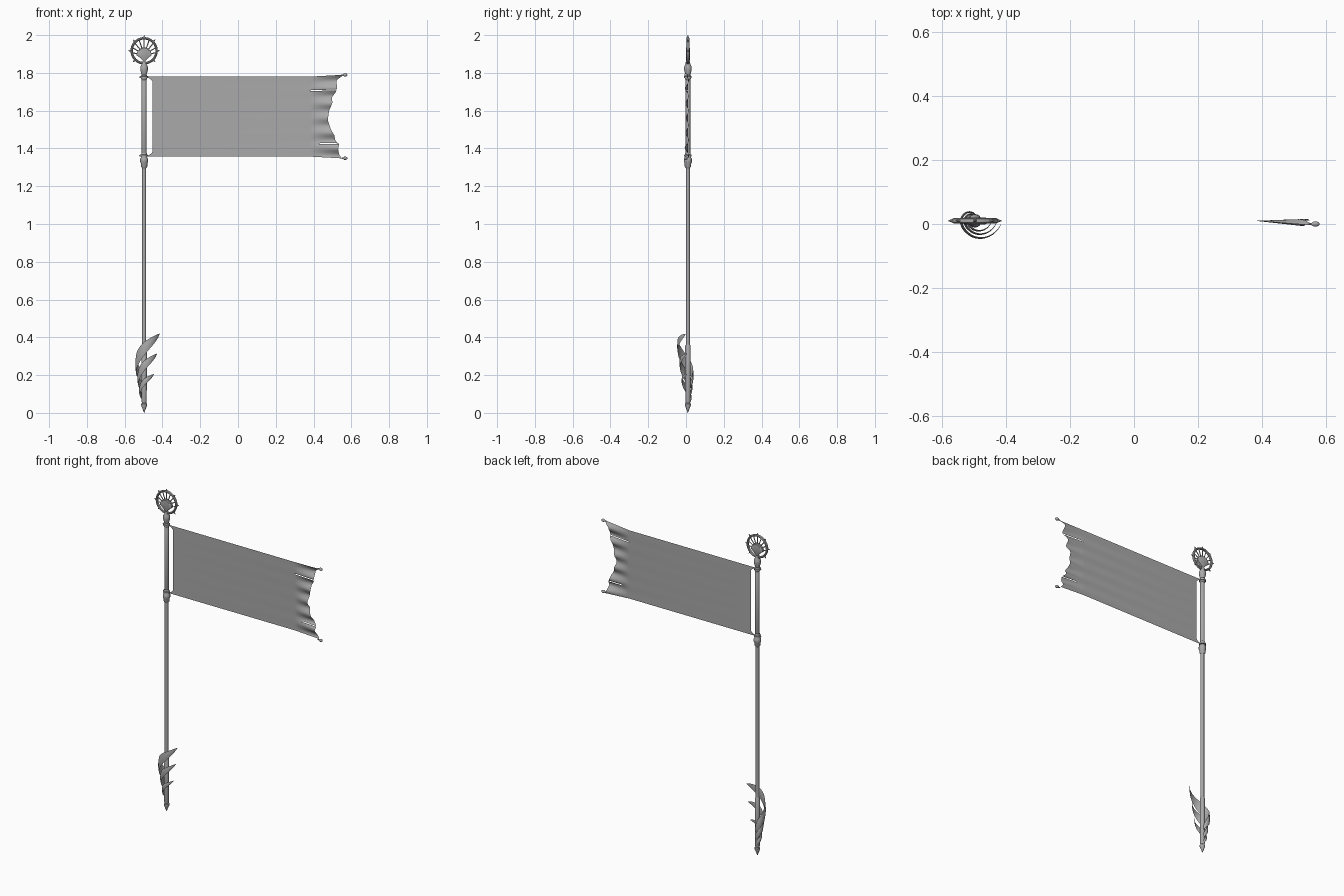
import bpy, bmesh, math
from mathutils import Vector, Matrix

if "Cube" in bpy.data.objects:
    bpy.data.objects.remove(bpy.data.objects["Cube"])

PX, PY = -0.497, 0.01          # pole axis
WZ = 1.917                     # wheel centre height

steel = bpy.data.materials.new("grey")
steel.diffuse_color = (0.4, 0.4, 0.4, 1)
steel.use_nodes = True
steel.node_tree.nodes["Principled BSDF"].inputs["Base Color"].default_value = steel.diffuse_color


def finish(name, bm, angle=40):
    bmesh.ops.remove_doubles(bm, verts=bm.verts, dist=1e-5)
    bmesh.ops.recalc_face_normals(bm, faces=bm.faces)
    me = bpy.data.meshes.new(name)
    bm.to_mesh(me)
    bm.free()
    ob = bpy.data.objects.new(name, me)
    bpy.context.collection.objects.link(ob)
    me.materials.append(steel)
    bpy.ops.object.select_all(action='DESELECT')
    ob.select_set(True)
    bpy.context.view_layer.objects.active = ob
    bpy.ops.object.shade_smooth_by_angle(angle=math.radians(angle))
    return ob


def skin(bm, rings, closed=False):
    """Bridge rings of points; cap the ends when open."""
    vs = [[bm.verts.new(p) for p in r] for r in rings]
    n = len(vs[0])
    pairs = list(zip(vs, vs[1:])) + ([(vs[-1], vs[0])] if closed else [])
    for a, b in pairs:
        for i in range(n):
            bm.faces.new((a[i], a[(i + 1) % n], b[(i + 1) % n], b[i]))
    if not closed:
        bm.faces.new(vs[0])
        bm.faces.new(vs[-1])


def lathe(name, prof, sides=16, origin=(PX, PY, 0), direction=(0, 0, 1)):
    """Turn a (radius, distance) profile around an axis."""
    q = Vector((0, 0, 1)).rotation_difference(Vector(direction))
    o = Vector(origin)
    bm = bmesh.new()
    skin(bm, [[o + q @ Vector((r * math.cos(2 * math.pi * i / sides),
                               r * math.sin(2 * math.pi * i / sides), d))
               for i in range(sides)] for r, d in prof])
    return finish(name, bm)


# Pole, pointed foot, sleeve and collars
lathe("pole", [(.0105, .3), (.0105, 1.8)])
lathe("foot_sleeve", [(.0005, 0), (.008, .02), (.016, .04), (.016, .048), (.011, .052),
                      (.0135, .06), (.0145, .2), (.0145, .355), (.0105, .362)])
lathe("lower_collar", [(.0105, 1.295), (.017, 1.305), (.017, 1.32), (.021, 1.328),
                       (.021, 1.345), (.0145, 1.355), (.0145, 1.375), (.0105, 1.38)])
lathe("upper_sleeve", [(.0105, 1.36), (.013, 1.365), (.013, 1.765), (.0105, 1.77)])
lathe("upper_collar", [(.0105, 1.76), (.016, 1.768), (.016, 1.785), (.013, 1.79),
                       (.02, 1.815), (.02, 1.832), (.013, 1.845), (.011, 1.86)])

# Clasps holding the banner corners
for z, tag in ((1.778, "upper"), (1.362, "lower")):
    lathe(tag + "_clasp_ring", [(.013, z - .006), (.02, z - .004), (.02, z + .004), (.013, z + .006)])
    lathe(tag + "_clasp_pin", [(.001, -.026), (.006, -.02), (.003, -.013), (.003, .014), (.001, .02)],
          8, (PX, PY, z), (1, 0, 0))

# Wheel finial: rim, fan hub, spokes and spikes
bm = bmesh.new()
rim = []
for i in range(40):
    a = 2 * math.pi * i / 40
    ring = []
    for k in range(8):
        t = 2 * math.pi * k / 8
        r = .066 + .0065 * math.cos(t)
        ring.append((PX + r * math.cos(a), PY + .0085 * math.sin(t), WZ + r * math.sin(a)))
    rim.append(ring)
skin(bm, rim, True)
finish("wheel_rim", bm)

bm = bmesh.new()
fan = [(.04 * math.cos(math.radians(a)), -.024 + .042 * math.sin(math.radians(a)))
       for a in range(0, 181, 15)] + [(-.026, -.034), (0, -.06), (.026, -.034)]
skin(bm, [[(PX + x * s, PY + y, WZ + z * s) for x, z in fan]
          for y, s in ((-.011, .8), (-.007, 1), (.007, 1), (.011, .8))])
finish("fan_hub", bm, 30)

for i in range(7):
    a = math.radians(-45 + 45 * i)
    lathe("spike_%d" % i, [(.005, .066), (.006, .07), (.0005, .085 if i != 3 else .083)], 8,
          (PX, PY, WZ), (math.cos(a), 0, math.sin(a)))
for i in range(9):
    a = math.radians(-10 + 25 * i)
    end = Vector((PX + .064 * math.cos(a), PY, WZ + .064 * math.sin(a)))
    start = Vector((PX, PY, WZ - .02))
    lathe("spoke_%d" % i, [(.0028, 0), (.0028, (end - start).length)], 6, start, (end - start).normalized())

# Banner: flat cloth whose torn free end ripples
EDGE = [(1.357, .55), (1.375, .535), (1.40, .53), (1.425, .535), (1.445, .515), (1.47, .51), (1.50, .492),
        (1.55, .475), (1.60, .482), (1.64, .50), (1.67, .497), (1.70, .52), (1.72, .525), (1.755, .52), (1.78, .56)]


def free_edge(z):
    for (z0, x0), (z1, x1) in zip(EDGE, EDGE[1:]):
        if z <= z1:
            return x0 + (x1 - x0) * max(0, z - z0) / (z1 - z0)
    return EDGE[-1][1]


Z0, Z1, ROWS, COLS = 1.357, 1.78, 56, 16


def cloth(z, u):
    x = .38 + (free_edge(z) - .38) * u
    g = max(0, (x - .38) / .16)
    v = (z - Z0) / (Z1 - Z0)
    y = PY + g * (.012 * math.sin(v * math.pi * 11 + .6) - .006)
    return x, y, z + .009 * g * (2 * v - 1) ** 3


bm = bmesh.new()
slits = {9: .35, 46: .0}       # row -> where the tear begins
grid_lo = []
for j in range(ROWS):
    za, zb = (Z0 + (Z1 - Z0) * k / ROWS for k in (j, j + 1))
    d = min(za - Z0, Z1 - zb)
    inset = -.452 - .036 * max(0, 1 - d / .03) ** 2   # corner tabs reach the pole
    d2 = min(zb - Z0, Z1 - za)
    other = -.452 - .036 * max(0, 1 - d2 / .03) ** 2
    xa, xb = (inset, other) if za < (Z0 + Z1) / 2 else (other, inset)
    bm.faces.new([bm.verts.new(p) for p in ((xa, PY, za), (.38, PY, za), (.38, PY, zb), (xb, PY, zb))])
    for i in range(COLS):
        u0, u1 = i / COLS, (i + 1) / COLS

        def low(u):
            if j in slits and u > slits[j]:
                x, y, z = cloth(za, u)
                return x, y, z + .005
            return cloth(za, u)
        bm.faces.new([bm.verts.new(p) for p in (low(u0), low(u1), cloth(zb, u1), cloth(zb, u0))])
finish("banner", bm, 60)

# Teardrop weights at the banner's free corners
for z, tag in ((1.789, "upper"), (1.348, "lower")):
    lathe(tag + "_weight", [(.002, 0), (.003, .008), (.008, .016), (.009, .024), (.006, .031), (.001, .034)],
          10, (.546, 0, z), (1, 0, 0))


# Blades curling around the foot and flaring to a tip
def blade(name, z0, z1, radius, flare, width, a0, a1):
    bm = bmesh.new()
    rings = []
    n = 28
    for i in range(n + 1):
        t = i / n
        a = math.radians(a0 + (a1 - a0) * t)
        r = .012 + (radius - .012) * math.sin(min(1, t / .4) * math.pi / 2)
        r += (flare - radius) * max(0, (t - .55) / .45) ** 1.5
        w = width * (math.sin(math.pi * (.04 + .955 * t)) ** .7) / 2
        zc = z0 + (z1 - z0) * t
        h = .004 * math.sin(math.pi * (.1 + .85 * t))
        ring = []
        for dr, dz in ((0, -w), (h, -w * .3), (h, w * .3), (0, w), (-h, w * .3), (-h, -w * .3)):
            ring.append((PX + (r + dr) * math.cos(a), PY + (r + dr) * math.sin(a), zc + dz))
        rings.append(ring)
    skin(bm, rings)
    finish(name, bm, 35)


blade("large_blade", .15, .417, .043, .082, .085, 70, 352)
blade("middle_blade", .10, .312, .032, .068, .065, 70, 355)
blade("small_blade", .06, .205, .023, .052, .045, 70, 355)
